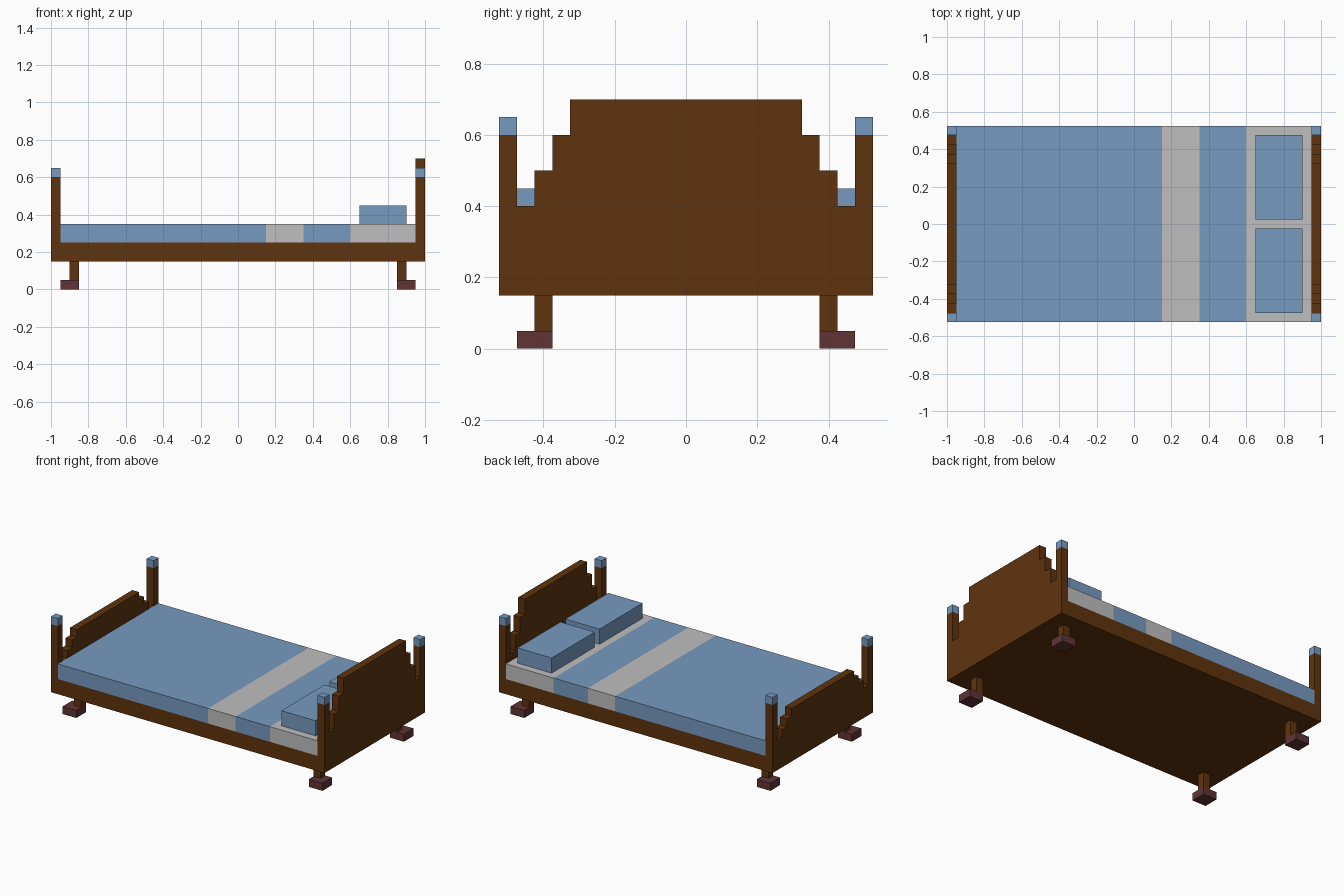
import bpy
import bmesh

if "Cube" in bpy.data.objects:
    bpy.data.objects.remove(bpy.data.objects["Cube"], do_unlink=True)


def material(name, rgb):
    mat = bpy.data.materials.new(name)
    mat.use_nodes = True
    mat.diffuse_color = (*rgb, 1)
    mat.node_tree.nodes["Principled BSDF"].inputs["Base Color"].default_value = (*rgb, 1)
    return mat


WOOD = material("brown wood", (0.114, 0.034, 0.004))
BLUE = material("soft blue", (0.185, 0.323, 0.527))
GREY = material("light grey", (0.520, 0.520, 0.520))
FOOT = material("dark red wood", (0.117, 0.034, 0.037))


def finish(bm, name, mats):
    bmesh.ops.recalc_face_normals(bm, faces=bm.faces)
    mesh = bpy.data.meshes.new(name)
    bm.to_mesh(mesh)
    bm.free()
    for mat in mats:
        mesh.materials.append(mat)
    obj = bpy.data.objects.new(name, mesh)
    bpy.context.collection.objects.link(obj)
    return obj


def box_bmesh(x, y, z):
    """Box from (min, max) ranges on each axis."""
    bm = bmesh.new()
    bmesh.ops.create_cube(bm, size=1)
    for v in bm.verts:
        v.co = [r[0] if c < 0 else r[1] for c, r in zip(v.co, (x, y, z))]
    return bm


def box(name, x, y, z, mat):
    return finish(box_bmesh(x, y, z), name, [mat])


def span(sign, a, b):
    """Range from a to b, mirrored when sign is -1."""
    return sorted((sign * a, sign * b))


def stepped_board(name, x0, x1, base, step):
    """Board with three stairs on each side, extruded along x."""
    half = [(0.475, 0.25), (0.475, base)]
    for i, y in enumerate((0.425, 0.375, 0.325)):
        half += [(y, base + i * step), (y, base + (i + 1) * step)]
    profile = half + [(-y, z) for y, z in reversed(half)]
    bm = bmesh.new()
    face = bm.faces.new([bm.verts.new((x0, y, z)) for y, z in profile])
    ext = bmesh.ops.extrude_face_region(bm, geom=[face])
    new_verts = [g for g in ext["geom"] if isinstance(g, bmesh.types.BMVert)]
    bmesh.ops.translate(bm, verts=new_verts, vec=(x1 - x0, 0, 0))
    return finish(bm, name, [WOOD])


# Frame and the two end boards
box("bed_frame", (-1, 1), (-0.525, 0.525), (0.15, 0.25), WOOD)
stepped_board("headboard", 0.95, 1.0, 0.40, 0.10)
stepped_board("footboard", -1.0, -0.95, 0.35, 0.05)

# Mattress cut into coloured bands along its length
bm = box_bmesh((-0.95, 0.95), (-0.525, 0.525), (0.25, 0.35))
for cut in (0.15, 0.35, 0.60):
    bmesh.ops.bisect_plane(bm, geom=bm.verts[:] + bm.edges[:] + bm.faces[:],
                           plane_co=(cut, 0, 0), plane_no=(1, 0, 0))
for f in bm.faces:
    cx = f.calc_center_median().x
    f.material_index = int(0.15 < cx < 0.35 or cx > 0.60)
finish(bm, "mattress", [BLUE, GREY])

# Posts, caps, legs and feet at each corner, one pillow per side
for sy, side in ((1, "back"), (-1, "front")):
    for sx, end in ((1, "head"), (-1, "foot")):
        tag = f"{end}_{side}"
        px, py = span(sx, 0.95, 1.0), span(sy, 0.475, 0.525)
        box(f"post_{tag}", px, py, (0.25, 0.60), WOOD)
        box(f"post_cap_{tag}", px, py, (0.60, 0.65), BLUE)
        box(f"leg_{tag}", span(sx, 0.85, 0.90), span(sy, 0.375, 0.425), (0.05, 0.15), WOOD)
        box(f"leg_base_{tag}", span(sx, 0.85, 0.95), span(sy, 0.375, 0.475), (0, 0.05), FOOT)
    box(f"pillow_{side}", (0.65, 0.90), span(sy, 0.025, 0.475), (0.35, 0.45), BLUE)
